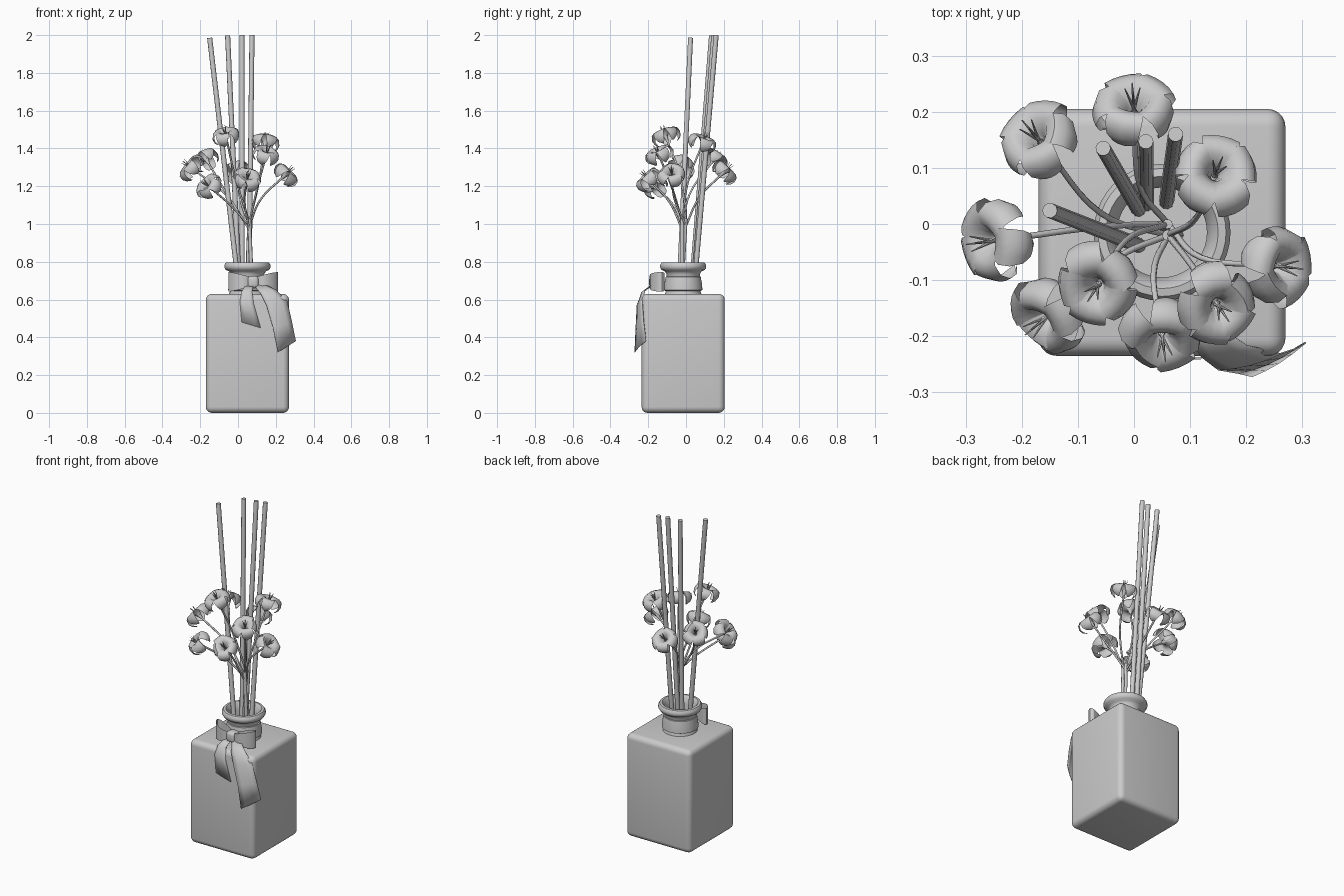
import bpy, bmesh, math, random
from mathutils import Vector, Matrix

if "Cube" in bpy.data.objects:
    bpy.data.objects.remove(bpy.data.objects["Cube"])

random.seed(4)
CX, CY = 0.05, -0.015   # bottle axis


def finish(name, bm, angle=40):
    me = bpy.data.meshes.new(name)
    bm.normal_update()
    bm.to_mesh(me)
    bm.free()
    ob = bpy.data.objects.new(name, me)
    bpy.context.collection.objects.link(ob)
    bpy.context.view_layer.objects.active = ob
    bpy.ops.object.select_all(action='DESELECT')
    ob.select_set(True)
    bpy.ops.object.shade_smooth_by_angle(angle=math.radians(angle))
    return ob


def bridge_rows(bm, rows, closed=False):
    """Skin rows of points with quads."""
    vs = [[bm.verts.new(p) for p in r] for r in rows]
    n = len(vs[0])
    for a, b in zip(vs, vs[1:]):
        for i in range(n if closed else n - 1):
            j = (i + 1) % n
            bm.faces.new((a[i], a[j], b[j], b[i]))
    return vs


def lathe(name, profile, seg=40):
    bm = bmesh.new()
    rows = [[(CX + r * math.cos(t), CY + r * math.sin(t), z)
             for t in (2 * math.pi * k / seg for k in range(seg))] for r, z in profile]
    bridge_rows(bm, rows, True)
    return finish(name, bm)


def tube(name, pts, radius, sides=3, spline='BEZIER'):
    cu = bpy.data.curves.new(name, 'CURVE')
    cu.dimensions = '3D'
    cu.bevel_depth = radius
    cu.bevel_resolution = sides
    cu.resolution_u = 6
    cu.use_fill_caps = True
    sp = cu.splines.new(spline)
    if spline == 'BEZIER':
        sp.bezier_points.add(len(pts) - 1)
        for b, p in zip(sp.bezier_points, pts):
            b.co = p
            b.handle_left_type = b.handle_right_type = 'AUTO'
    else:
        sp.points.add(len(pts) - 1)
        for b, p in zip(sp.points, pts):
            b.co = (*p, 1)
    ob = bpy.data.objects.new(name, cu)
    bpy.context.collection.objects.link(ob)
    return ob


# Square bottle body with rounded edges
bm = bmesh.new()
bmesh.ops.create_cube(bm, size=1)
bmesh.ops.scale(bm, vec=(0.44, 0.44, 0.63), verts=bm.verts)
bmesh.ops.translate(bm, vec=(CX, CY, 0.318), verts=bm.verts)
bmesh.ops.bevel(bm, geom=bm.edges[:], offset=0.032, segments=5, profile=0.5, affect='EDGES')
bmesh.ops.translate(bm, vec=(0, 0, -min(v.co.z for v in bm.verts)), verts=bm.verts)
finish("bottle_body", bm)

# Open neck with a rolled lip
lathe("bottle_neck", [(0.1, 0.62), (0.09, 0.65), (0.088, 0.735), (0.098, 0.75), (0.115, 0.757),
                      (0.122, 0.77), (0.122, 0.783), (0.114, 0.795), (0.1, 0.797),
                      (0.09, 0.785), (0.08, 0.75), (0.08, 0.62)])

# Ribbon wrapped around the neck
lathe("neck_ribbon", [(0.092, 0.645), (0.102, 0.65), (0.1, 0.68), (0.093, 0.72), (0.088, 0.722)])

# Bow loops: folded strips, wider at the outside
for side, name in ((-1, "bow_loop_left"), (1, "bow_loop_right")):
    bm = bmesh.new()
    path = [(0.01, -0.175, 0.024), (0.045, -0.198, 0.034), (0.09, -0.185, 0.046),
            (0.128, -0.15, 0.052), (0.135, -0.125, 0.052), (0.12, -0.11, 0.048),
            (0.07, -0.125, 0.034), (0.01, -0.15, 0.024)]
    rows = [[(0.08 + side * x, y, 0.694 + h * k) for k in (-1, -0.5, 0, 0.5, 1)]
            for x, y, h in path]
    bridge_rows(bm, rows)
    ob = finish(name, bm, 60)
    ob.modifiers.new("smooth", 'SUBSURF').levels = 1

# Bow knot
bm = bmesh.new()
bmesh.ops.create_cube(bm, size=1)
bmesh.ops.scale(bm, vec=(0.06, 0.06, 0.065), verts=bm.verts)
bmesh.ops.translate(bm, vec=(0.08, -0.165, 0.692), verts=bm.verts)
bmesh.ops.bevel(bm, geom=bm.edges[:], offset=0.018, segments=3, profile=0.5, affect='EDGES')
finish("bow_knot", bm)


# Ribbon tails given by left and right edge points
def tail(name, edges, bulge):
    bm = bmesh.new()
    rows = []
    for l, r in edges:
        l, r = Vector(l), Vector(r)
        rows.append([l.lerp(r, k / 4) - Vector((0, bulge * math.sin(math.pi * k / 4), 0))
                     for k in range(5)])
    bridge_rows(bm, rows)
    ob = finish(name, bm, 60)
    ob.modifiers.new("thickness", 'SOLIDIFY').thickness = 0.003


tail("ribbon_tail_long", [((0.08, -0.17, 0.68), (0.12, -0.16, 0.69)),
                          ((0.12, -0.235, 0.63), (0.2, -0.215, 0.65)),
                          ((0.15, -0.258, 0.57), (0.26, -0.23, 0.59)),
                          ((0.185, -0.264, 0.45), (0.285, -0.222, 0.48)),
                          ((0.21, -0.27, 0.32), (0.305, -0.21, 0.38))], 0.006)
tail("ribbon_tail_short", [((0.045, -0.17, 0.68), (0.085, -0.17, 0.68)),
                           ((0.02, -0.22, 0.643), (0.075, -0.22, 0.643)),
                           ((0.01, -0.238, 0.59), (0.082, -0.238, 0.58)),
                           ((0.02, -0.238, 0.48), (0.12, -0.238, 0.45))], 0.002)

# Four reed sticks
reeds = [((-0.15, 0.024, 1.985), (-0.012, -0.03, 0.8)), ((-0.055, 0.135, 1.998), (0.0, 0.04, 0.8)),
         ((0.021, 0.147, 2.0), (0.022, 0.05, 0.8)), ((0.074, 0.16, 2.0), (0.06, 0.055, 0.8))]
for i, (top, low) in enumerate(reeds):
    top, low = Vector(top), Vector(low)
    tube(f"reed_{i + 1}", [low + (low - top) * 0.3, top], 0.0135, 3, 'POLY')


# Flower: five recurved petals, a throat and thin stamens
def flower(name, centre, axis):
    bm = bmesh.new()
    # axial position, radius, half width along a petal
    prof = [(-0.03, 0.006, 0.005), (0.0, 0.014, 0.014), (0.022, 0.03, 0.026), (0.027, 0.05, 0.033),
            (0.016, 0.068, 0.034), (-0.008, 0.076, 0.030), (-0.03, 0.070, 0.021), (-0.045, 0.055, 0.004)]
    for p in range(5):
        curl = random.uniform(0.88, 1.08)
        rot = Matrix.Rotation(2 * math.pi * p / 5 + random.uniform(-0.1, 0.1), 3, 'Z')
        rows = [[rot @ Vector((r * curl - 0.006 * k * k, w * k, a)) for k in (-1, -0.5, 0, 0.5, 1)]
                for a, r, w in prof]
        bridge_rows(bm, rows)
    for s in range(4):
        tilt = Matrix.Rotation(s * 1.57, 4, 'Z') @ Matrix.Rotation(0.25, 4, 'Y')
        bmesh.ops.create_cone(bm, segments=6, radius1=0.004, radius2=0.001, depth=0.065,
                              matrix=tilt @ Matrix.Translation((0, 0, 0.022)))
    bmesh.ops.create_cone(bm, segments=8, radius1=0.006, radius2=0.014, depth=0.03,
                          matrix=Matrix.Translation((0, 0, -0.02)))
    q = axis.to_track_quat('Z', 'Y').to_matrix().to_4x4()
    bm.transform(Matrix.Translation(centre) @ q)
    finish(name, bm, 50)


# Flower centres and the point each stem bends through
blooms = [((-0.17, 0.15, 1.345), (-0.06, 0.02, 1.16)), ((0.0, 0.205, 1.28), (0.01, 0.07, 1.14)),
          ((0.145, 0.09, 1.435), (0.11, 0.01, 1.22)), ((-0.25, -0.03, 1.3), (-0.06, -0.005, 1.15)),
          ((-0.155, -0.165, 1.2), (-0.03, -0.06, 1.09)), ((-0.065, -0.11, 1.47), (-0.015, -0.03, 1.25)),
          ((0.05, -0.2, 1.24), (0.035, -0.09, 1.12)), ((0.255, -0.075, 1.265), (0.12, -0.06, 1.13)),
          ((0.15, -0.145, 1.37), (0.1, -0.07, 1.18))]
for i, (c, m) in enumerate(blooms):
    c, m = Vector(c), Vector(m)
    axis = (c - m).normalized()
    root = Vector((0.06, -0.02 + 0.02 * (i % 2), 0.97 + 0.02 * (i % 3)))
    tube(f"flower_stem_{i + 1}", [root, m, c - axis * 0.02], 0.0055, 1)
    flower(f"flower_{i + 1}", c, axis)

# Main stems rising out of the neck
tube("main_stem_front", [(0.08, -0.02, 0.6), (0.068, -0.02, 0.82), (0.06, -0.02, 1.03)], 0.01, 2)
tube("main_stem_back", [(0.06, -0.025, 0.6), (0.052, -0.012, 0.82), (0.06, 0.0, 1.03)], 0.009, 2)
